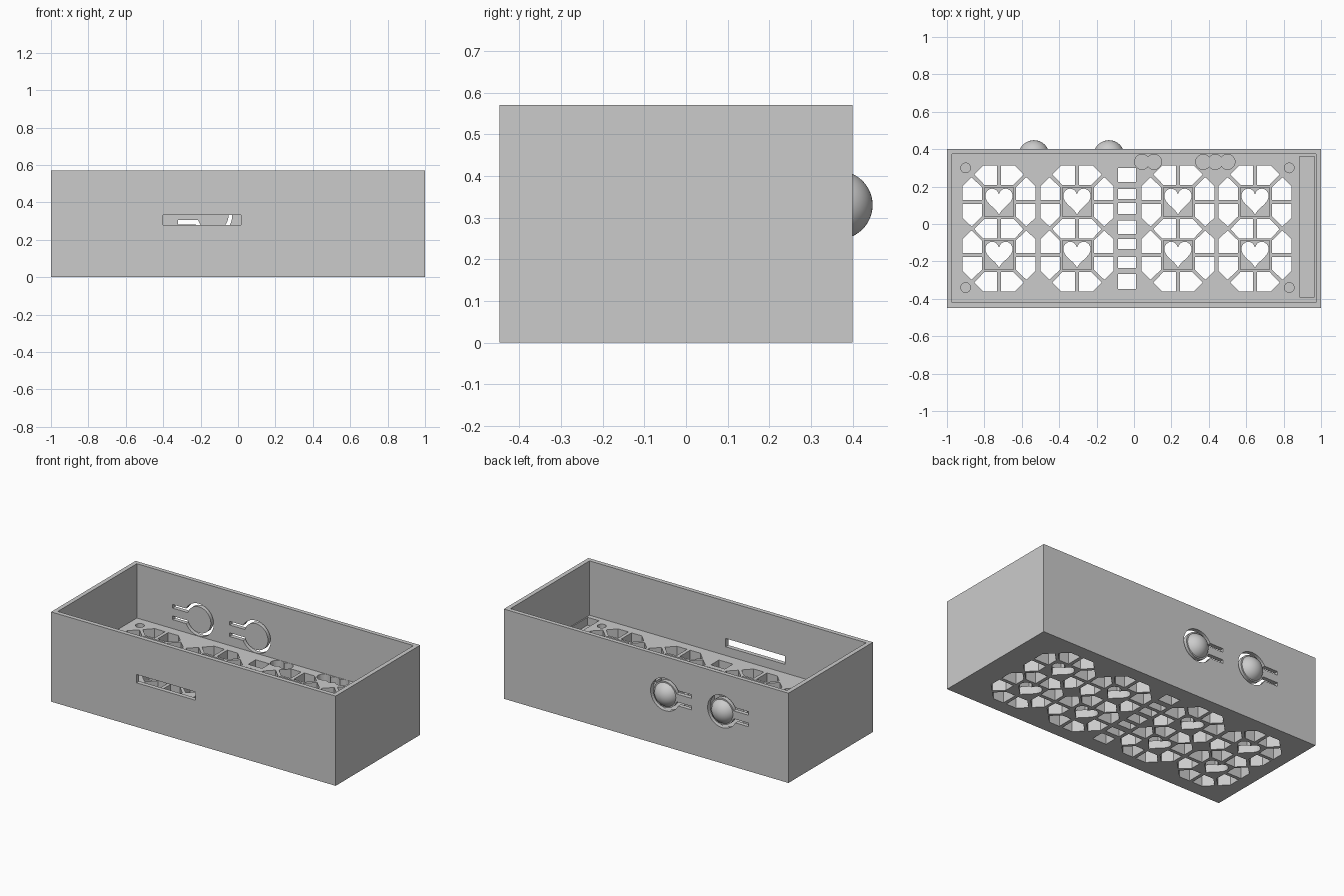
import bpy, bmesh, math
from mathutils import Vector

cube = bpy.data.objects.get("Cube")
if cube:
    bpy.data.objects.remove(cube, do_unlink=True)

grey = bpy.data.materials.new("plain_grey")
grey.use_nodes = True
grey.diffuse_color = (0.6, 0.6, 0.6, 1)
grey.node_tree.nodes["Principled BSDF"].inputs["Base Color"].default_value = (0.6, 0.6, 0.6, 1)

FRONT, BACK, TOP, FLOOR = -0.448, 0.40, 0.57, 0.225
THROUGH = (-0.1, FLOOR + 0.05)
BUTTON_Z = 0.33


def prism(bm, points, low, high, axis="z"):
    """Extrude a flat outline along z, or along y for outlines drawn in x and z."""
    area = sum(p[0] * q[1] - q[0] * p[1] for p, q in zip(points, points[1:] + points[:1]))
    # Wind the outline so that every face points outwards
    if (area > 0) != (axis == "z"):
        points = points[::-1]

    def place(u, v, w):
        return (u, v, w) if axis == "z" else (u, w, v)
    a = [bm.verts.new(place(u, v, low)) for u, v in points]
    b = [bm.verts.new(place(u, v, high)) for u, v in points]
    bm.faces.new(a[::-1])
    bm.faces.new(b)
    for i in range(len(a)):
        j = (i + 1) % len(a)
        bm.faces.new((a[i], a[j], b[j], b[i]))


def rect(x0, x1, y0, y1):
    return [(x0, y0), (x1, y0), (x1, y1), (x0, y1)]


def arc(x, y, r, start, end, n):
    return [(x + r * math.cos(start + (end - start) * i / n),
             y + r * math.sin(start + (end - start) * i / n)) for i in range(n + 1)]


def circle(x, y, r, n=32):
    return arc(x, y, r, 0, math.tau, n)[:-1]


def heart(x, y, half):
    pts = []
    for i in range(40):
        t = math.tau * i / 40
        v = 13 * math.cos(t) - 5 * math.cos(2 * t) - 2 * math.cos(3 * t) - math.cos(4 * t)
        pts.append((x + half * math.sin(t) ** 3, y + half * (v + 2.5) / 14.8))
    return pts


def finish(bm, name):
    bm.normal_update()
    mesh = bpy.data.meshes.new(name)
    bm.to_mesh(mesh)
    bm.free()
    obj = bpy.data.objects.new(name, mesh)
    bpy.context.collection.objects.link(obj)
    mesh.materials.append(grey)
    return obj


def carve(target, bm):
    """Subtract the cutter from the target and discard it."""
    cutter = finish(bm, "cutter")
    cutter.hide_render = True
    mod = target.modifiers.new("cut", "BOOLEAN")
    mod.operation, mod.solver, mod.object = "DIFFERENCE", "EXACT", cutter
    bpy.context.view_layer.objects.active = target
    bpy.ops.object.modifier_apply(modifier=mod.name)
    bpy.data.objects.remove(cutter, do_unlink=True)


# Solid outer block and its open cavity
bm = bmesh.new()
prism(bm, rect(-1, 1, FRONT, BACK), 0, TOP)
case = finish(bm, "case")
bm = bmesh.new()
prism(bm, rect(-0.972, 0.972, FRONT + 0.028, BACK - 0.027), FLOOR, TOP + 0.1)
carve(case, bm)

# Floor lattice: eight cells around a square recess, in four columns and two rows
columns = (-0.722, -0.305, 0.235, 0.647)
rows = (0.118, -0.166)
cell = [(0.011, 0.091), (0.078, 0.091), (0.132, 0.146), (0.083, 0.196), (0.011, 0.196)]
bm = bmesh.new()
for cx in columns:
    for cy in rows:
        for sx in (-1, 1):
            for sy in (-1, 1):
                prism(bm, [(cx + sx * v, cy + sy * u) for u, v in cell], *THROUGH)
                # The rows share the cells that lie between them
                if not (cy == rows[1] and sy == 1):
                    prism(bm, [(cx + sx * u, cy + sy * v) for u, v in cell], *THROUGH)
        prism(bm, rect(cx - 0.077, cx + 0.077, cy - 0.077, cy + 0.077), 0.05, THROUGH[1])

# Central ladder of rectangular openings
ladder = [(0.225, 0.3), (0.134, 0.187), (0.053, 0.112), (-0.053, 0.02),
          (-0.134, -0.08), (-0.235, -0.176), (-0.348, -0.267)]
for y0, y1 in ladder:
    prism(bm, rect(-0.086, 0.012, y0, y1), *THROUGH)

# Blind pockets in the floor
prism(bm, rect(0.885, 0.965, -0.39, 0.362), FLOOR - 0.05, THROUGH[1])
for x in (-0.9, 0.83):
    for y in (0.3, -0.34):
        prism(bm, circle(x, y, 0.026), FLOOR - 0.05, THROUGH[1])
for x in (0.043, 0.37, 0.5):
    prism(bm, circle(x, 0.332, 0.04), FLOOR - 0.06, THROUGH[1])

# Front window slot
prism(bm, rect(-0.4, 0.016, 0.28, 0.333), FRONT - 0.05, FRONT + 0.04, "y")

# Slots in the back wall that free each button and its spring arm
buttons = (-0.535, -0.134)
for x in buttons:
    inner, outer, gap, edge = 0.083, 0.103, 0.025, 0.048
    a, b = math.pi - math.asin(gap / inner), math.pi - math.asin(edge / outer)
    outline = [(x - 0.186, BUTTON_Z + edge), (x - 0.186, BUTTON_Z + gap)]
    outline += arc(x, BUTTON_Z, inner, a, -a, 40)
    outline += [(x - 0.186, BUTTON_Z - gap), (x - 0.186, BUTTON_Z - edge)]
    outline += arc(x, BUTTON_Z, outer, -b, b, 40)
    prism(bm, outline, BACK - 0.04, BACK + 0.05, "y")
carve(case, bm)

# Heart openings and the overlapping round pockets
bm = bmesh.new()
for cx in columns:
    for cy in rows:
        prism(bm, heart(cx, cy, 0.073), *THROUGH)
for x in (0.107, 0.434):
    prism(bm, circle(x, 0.332, 0.04), FLOOR - 0.06, THROUGH[1])
carve(case, bm)

# Domed button caps on the back
for side, x in zip(("right", "left"), buttons):
    bm = bmesh.new()
    bmesh.ops.create_uvsphere(bm, u_segments=48, v_segments=24, radius=0.082)
    bmesh.ops.translate(bm, verts=bm.verts, vec=Vector((x, BACK - 0.034, BUTTON_Z)))
    cut = bmesh.ops.bisect_plane(bm, geom=bm.verts[:] + bm.edges[:] + bm.faces[:],
                                 plane_co=(0, BACK - 0.01, 0), plane_no=(0, 1, 0),
                                 clear_inner=True)
    rim = [e for e in cut["geom_cut"] if isinstance(e, bmesh.types.BMEdge)]
    bmesh.ops.edgeloop_fill(bm, edges=rim)
    dome = finish(bm, side + "_button_dome")
    bpy.ops.object.select_all(action="DESELECT")
    dome.select_set(True)
    bpy.context.view_layer.objects.active = dome
    bpy.ops.object.shade_smooth_by_angle(angle=math.radians(30))
